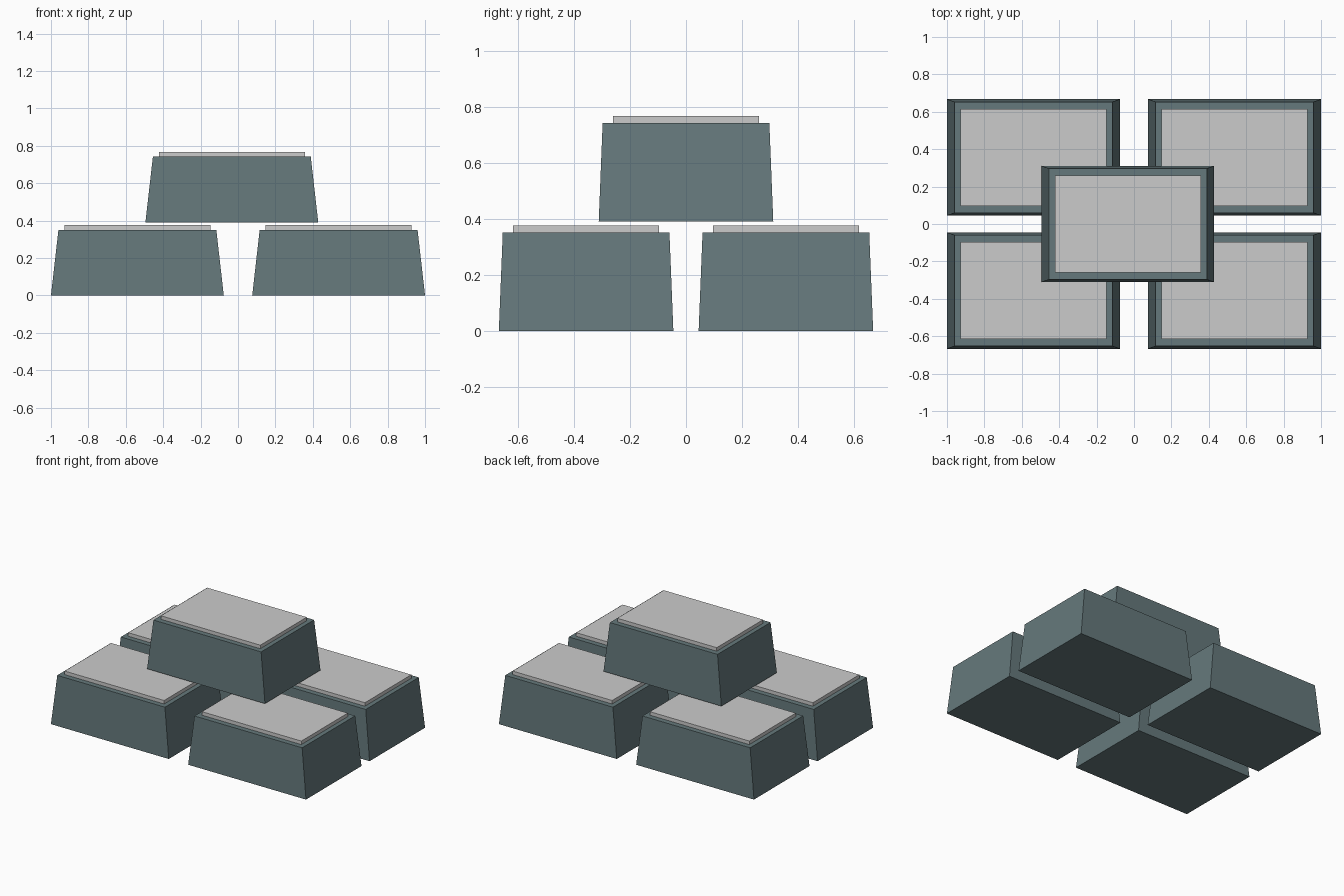
import bpy, bmesh

if "Cube" in bpy.data.objects:
    bpy.data.objects.remove(bpy.data.objects["Cube"])

body_mat = bpy.data.materials.new("slate_teal")
body_mat.diffuse_color = (0.13, 0.19, 0.20, 1)
body_mat.use_nodes = True
body_mat.node_tree.nodes["Principled BSDF"].inputs["Base Color"].default_value = body_mat.diffuse_color


def frustum(name, loc, height, bottom, top, mat=None):
    """Box standing on loc, with separate half sizes at bottom and top."""
    bm = bmesh.new()
    bmesh.ops.create_cube(bm, size=2)
    for v in bm.verts:
        hx, hy = top if v.co.z > 0 else bottom
        v.co = (v.co.x * hx, v.co.y * hy, height if v.co.z > 0 else 0)
    mesh = bpy.data.meshes.new(name)
    bm.to_mesh(mesh)
    bm.free()
    obj = bpy.data.objects.new(name, mesh)
    obj.location = loc
    if mat:
        mesh.materials.append(mat)
    bpy.context.collection.objects.link(obj)
    return obj


def block(name, x, y, z):
    # tapered body
    frustum(name + "_body", (x, y, z), 0.351, (0.462, 0.311), (0.422, 0.297), body_mat)
    # thin inset top plate
    frustum(name + "_top_plate", (x, y, z + 0.351), 0.025, (0.39, 0.26), (0.39, 0.26))


# four blocks in the lower layer
for sx, side in ((-1, "left"), (1, "right")):
    for sy, end in ((-1, "front"), (1, "back")):
        block(f"{end}_{side}_block", sx * 0.538, sy * 0.356, 0)

# single block stacked above, slightly off centre
block("upper_block", -0.033, 0, 0.391)
